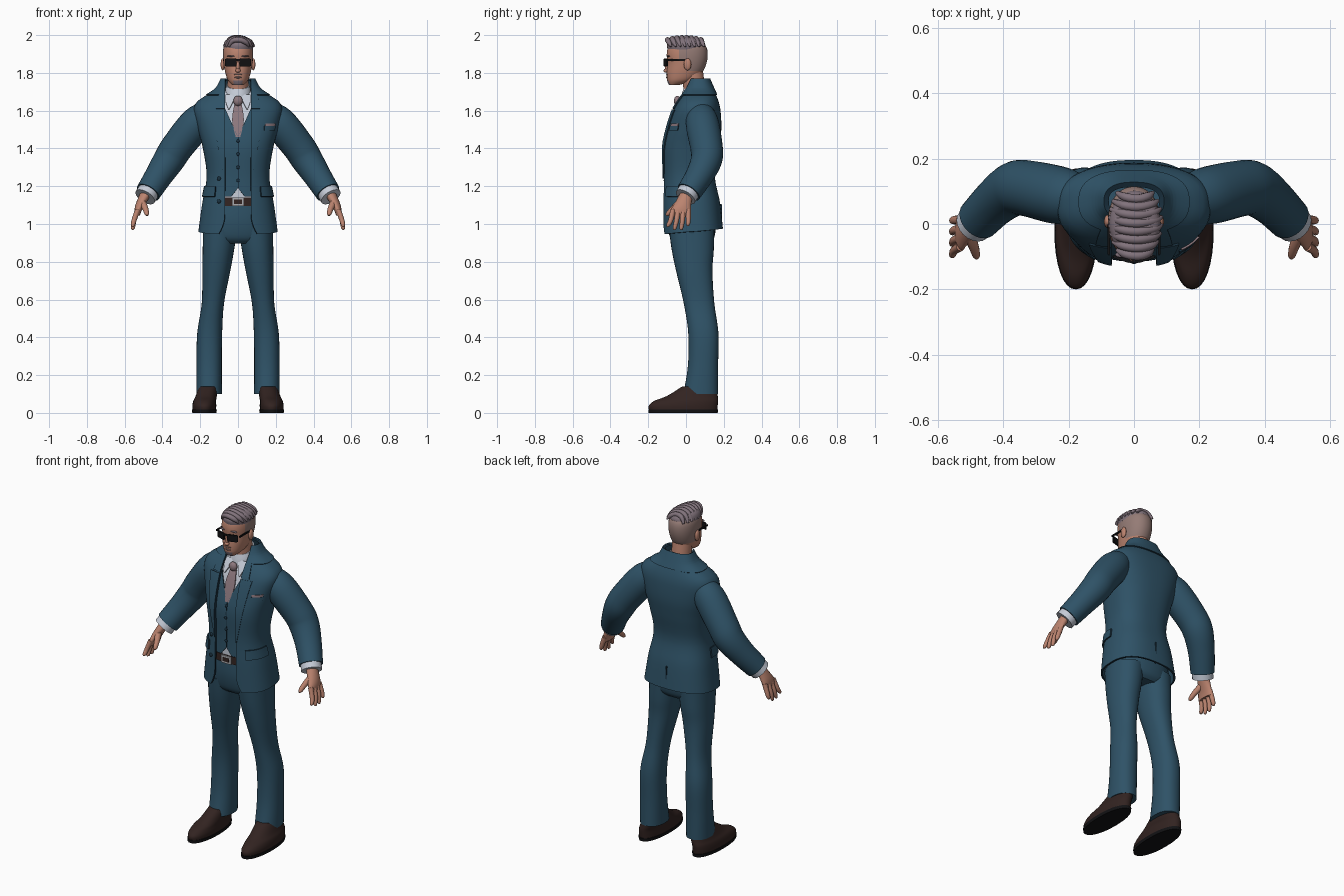
import bpy, bmesh, math
from mathutils import Vector

if "Cube" in bpy.data.objects:
    bpy.data.objects.remove(bpy.data.objects["Cube"])


def material(name, *rgb):
    m = bpy.data.materials.new(name)
    m.use_nodes = True
    m.diffuse_color = (*rgb, 1)
    m.node_tree.nodes["Principled BSDF"].inputs["Base Color"].default_value = (*rgb, 1)
    return m


SUIT = material("suit_blue", .028, .085, .135)
SEAM = material("seam_navy", .01, .03, .05)
SKIN = material("skin", .5, .23, .16)
SHAVED = material("shaved_hair", .3, .2, .18)
HAIR = material("grey_hair", .22, .17, .2)
SHIRT = material("shirt_white", .56, .6, .68)
TIE = material("tie_mauve", .27, .19, .21)
LEATHER = material("brown_leather", .032, .017, .015)
BLACK = material("glasses_black", .006, .006, .007)
STEEL = material("buckle_steel", .4, .4, .42)
POWER = .8  # squareness of the torso section


def finish(name, bm, mats, mirror=False, thick=0, rule=None):
    """Turn a bmesh into a shaded object, optionally thickened and mirrored."""
    mesh = bpy.data.meshes.new(name)
    bm.to_mesh(mesh)
    bm.free()
    for m in mats:
        mesh.materials.append(m)
    if rule:
        for p in mesh.polygons:
            p.material_index = rule(p.center)
    ob = bpy.data.objects.new(name, mesh)
    bpy.context.collection.objects.link(ob)
    if thick:
        mod = ob.modifiers.new("thickness", "SOLIDIFY")
        mod.thickness, mod.offset = thick, -1
        mod.material_offset_rim = len(mats) - 1
    if mirror:
        ob.modifiers.new("mirror", "MIRROR").use_mirror_merge = False
    bpy.ops.object.select_all(action='DESELECT')
    ob.select_set(True)
    bpy.context.view_layer.objects.active = ob
    bpy.ops.object.convert(target='MESH')
    bpy.ops.object.shade_smooth_by_angle(angle=math.radians(40))
    return ob


def grid(name, rows, mats, closed=False, **options):
    """Skin rows of points; closed rows become a capped solid."""
    bm = bmesh.new()
    vs = [[bm.verts.new(p) for p in row] for row in rows]
    n = len(rows[0])
    for lo, hi in zip(vs, vs[1:]):
        for j in range(n if closed else n - 1):
            k = (j + 1) % n
            bm.faces.new((lo[j], lo[k], hi[k], hi[j]))
    if closed:
        bm.faces.new(vs[0][::-1])
        bm.faces.new(vs[-1])
        bmesh.ops.recalc_face_normals(bm, faces=bm.faces[:])
    return finish(name, bm, mats, **options)


def dense(rows, steps=5):
    """Catmull-Rom interpolation of a list of equal tuples."""
    out = []
    for i in range(len(rows) - 1):
        a, b, c, d = (rows[max(0, min(len(rows) - 1, i + k))] for k in (-1, 0, 1, 2))
        for s in range(steps):
            t = s / steps
            out.append(tuple(q + t / 2 * (r - p + t * (2 * p - 5 * q + 4 * r - u + t * (3 * (q - r) + u - p)))
                             for p, q, r, u in zip(a, b, c, d)))
    return out + [rows[-1]]


def oval(x, z, rx, front, back, a, power=1):
    s, c = math.sin(a), math.cos(a)
    return (x + rx * math.copysign(abs(s) ** power, s),
            (front + back) / 2 - (back - front) / 2 * math.copysign(abs(c) ** power, c), z)


def loft(name, rows, mats, n=32, power=1, tilt=0, **options):
    """Stack ovals given as height, centre x, half width, front y, back y."""
    rings = []
    for z, x, rx, f, b in dense(rows):
        ring = [oval(x, z, rx, f, b, math.tau * j / n, power) for j in range(n)]
        rings.append([(px, py, pz + tilt * (py - (f + b) / 2)) for px, py, pz in ring])
    return grid(name, rings, mats, closed=True, **options)


def tube(name, path, mats, n=20, **options):
    """Sweep a circle along points given as x, y, z, radius."""
    pts = dense(path)
    rings = []
    for i, (x, y, z, r) in enumerate(pts):
        ahead, behind = pts[min(i + 1, len(pts) - 1)], pts[max(i - 1, 0)]
        d = Vector(ahead[:3]) - Vector(behind[:3])
        u = d.cross(Vector((0, 1, 0))).normalized()
        v = d.cross(u).normalized()
        turn = [math.tau * j / n for j in range(n)]
        rings.append([Vector((x, y, z)) + r * (u * math.cos(a) + v * math.sin(a)) for a in turn])
    return grid(name, rings, mats, closed=True, **options)


def ball(name, at, size, mat, mirror=False):
    bm = bmesh.new()
    bmesh.ops.create_uvsphere(bm, u_segments=16, v_segments=10, radius=1)
    for v in bm.verts:
        v.co = Vector(at) + v.co * Vector(size)
    return finish(name, bm, [mat], mirror)


def box(name, at, size, mat, mirror=False, bevel=.004, turn=0):
    bm = bmesh.new()
    bmesh.ops.create_cube(bm, size=1)
    for v in bm.verts:
        v.co *= Vector(size)
    bmesh.ops.bevel(bm, geom=bm.edges[:], offset=bevel, segments=2, affect='EDGES')
    for v in bm.verts:
        x, y, z = v.co
        c, s = math.cos(turn), math.sin(turn)
        v.co = Vector(at) + Vector((x * c - y * s, x * s + y * c, z))
    return finish(name, bm, [mat], mirror)


# Torso section: height, half width, front y, back y
BODY = dense([(.93, .212, -.125, .197), (1.1, .19, -.125, .18), (1.25, .166, -.122, .153),
              (1.4, .186, -.126, .175), (1.5, .212, -.106, .187), (1.6, .235, -.073, .183),
              (1.65, .215, -.045, .172), (1.68, .17, -.025, .16), (1.72, .112, 0, .142),
              (1.77, .084, .02, .12)])


def body(z):
    for lo, hi in zip(BODY, BODY[1:]):
        if z <= hi[0]:
            break
    t = (z - lo[0]) / (hi[0] - lo[0])
    return [p + (q - p) * t for p, q in zip(lo, hi)][1:]


def surf(z, a, grow):
    rx, f, b = body(z)
    return oval(0, z, rx + grow, f - grow, b + grow, a, POWER)


def angle(x, z, grow):
    t = min(1, abs(x) / (body(z)[0] + grow))
    return math.copysign(math.asin(t ** (1 / POWER)), x)


def shell(name, z0, z1, grow, gap, mats, thick=.01, lift=0, n=64, count=44):
    """Garment around the torso, open at the front by gap(z) each side."""
    rows = []
    for i in range(count + 1):
        t = i / count
        z = z0 + (z1 - z0) * t
        a = angle(gap(z), z, grow)
        turns = [a + (math.tau - 2 * a) * j / n for j in range(n + 1)]
        rows.append([Vector(surf(z, b, grow)) + Vector((0, 0, lift * (1 - t) ** 4 * (1 - math.cos(b)) / 2))
                     for b in turns])
    return grid(name, rows, mats, thick=thick)


def patch(name, rows, grow, mats, thick=.006, mirror=False, n=8):
    """Plate on the torso front; rows of height, inner x, outer x, upwards."""
    out = []
    for z, x0, x1 in dense(rows, 4):
        a, b = angle(x0, z, grow), angle(x1, z, grow)
        out.append([surf(z, a + (b - a) * j / n, grow) for j in range(n + 1)])
    return grid(name, out, mats, thick=thick, mirror=mirror)


# Jacket, waistcoat and shirt
shell("jacket", .945, 1.765, 0, lambda z: .07 + 3 * max(0, 1.05 - z) ** 2, [SUIT, SEAM], lift=.03)
shell("jacket_collar", 1.685, 1.77, .008, lambda z: .07, [SUIT, SEAM])
shell("waistcoat", 1.145, 1.67, -.012, lambda z: max(0, .45 * (z - 1.46), .8 * (1.19 - z)), [SUIT, SEAM], .006)
shell("shirt", 1.12, 1.7, -.024, lambda z: 0, [SHIRT], .004)
shell("belt", 1.095, 1.14, -.018, lambda z: 0, [LEATHER], .006)
patch("buckle", [(1.095, -.032, .032), (1.14, -.032, .032)], -.01, [STEEL])
patch("buckle_centre", [(1.106, -.02, .02), (1.129, -.02, .02)], -.008, [LEATHER])
patch("lapels", [(1.24, .069, .074), (1.4, .069, .106), (1.54, .069, .128), (1.605, .069, .138)],
      .007, [SUIT, SEAM], mirror=True)
patch("upper_lapels", [(1.612, .069, .118), (1.65, .069, .112), (1.69, .069, .1)],
      .007, [SUIT, SEAM], mirror=True)
patch("pocket_flaps", [(1.145, .125, .3), (1.2, .12, .3)], .009, [SUIT, SEAM], .009, True)
patch("breast_pocket", [(1.495, .14, .195), (1.52, .14, .2)], .006, [SUIT, SEAM])
patch("pocket_square", [(1.515, .145, .195), (1.532, .147, .2)], .005, [TIE])
patch("waistcoat_placket", [(1.19, 0, .004), (1.46, 0, .004)], -.009, [SEAM], .003)
patch("tie", [(1.46, -.012, .012), (1.55, -.031, .031), (1.635, -.019, .019)], -.012, [TIE])
patch("shirt_collar_tips", [(1.61, .046, .052), (1.65, .026, .066), (1.685, .014, .066)],
      -.006, [SHIRT], .008, True)
for i in range(4):
    z = 1.23 + .07 * i
    ball(f"waistcoat_button_{i + 1}", surf(z, 0, -.009), (.009, .005, .009), SEAM)
for z in (1.12, 1.24):
    ball("jacket_button", surf(z, angle(-.1, z, 0), .002), (.011, .006, .011), SEAM)
box("back_vent", (0, .184, 1.04), (.006, .012, .13), SEAM, bevel=.001)
loft("shirt_collar", [(1.66, 0, .07, -.03, .105), (1.7, 0, .068, -.025, .108), (1.735, 0, .062, -.014, .108)],
     [SHIRT], tilt=.35)
ball("tie_knot", (0, -.046, 1.652), (.025, .018, .027), TIE)

# Trousers and shoes
loft("trouser_hips", [(.897, 0, .155, -.055, .125), (.93, 0, .183, -.085, .15), (1.02, 0, .185, -.102, .16),
                      (1.13, 0, .165, -.1, .145)], [SUIT], power=.9)
loft("trouser_legs", [(.1, .153, .068, -.014, .17), (.25, .153, .067, .01, .17), (.42, .15, .066, .012, .172),
                      (.58, .133, .059, -.012, .15), (.75, .115, .074, -.052, .14), (.86, .104, .083, -.075, .147),
                      (.97, .095, .09, -.09, .15)], [SUIT], power=.9, mirror=True)
loft("shoes", [(.015, .178, .062, -.196, .165), (.04, .178, .063, -.196, .168), (.065, .176, .06, -.165, .17),
               (.09, .168, .056, -.1, .168), (.14, .158, .05, -.02, .162)], [LEATHER], power=.92, mirror=True)
loft("shoe_soles", [(0, .178, .064, -.198, .168), (.018, .178, .066, -.2, .17)], [BLACK], power=.92, mirror=True)

# Sleeves, cuffs and hands
tube("sleeves", [(.14, .08, 1.61, .055), (.215, .085, 1.54, .087), (.32, .108, 1.41, .086), (.365, .108, 1.34, .083),
                 (.42, .07, 1.255, .073), (.476, .014, 1.167, .066)], [SUIT], n=28, mirror=True)
tube("shirt_cuffs", [(.462, .028, 1.19, .058), (.492, -.003, 1.143, .058)], [SHIRT], mirror=True)
loft("palms", [(1.045, .533, .014, -.082, .022), (1.075, .528, .02, -.08, .026), (1.11, .514, .026, -.06, .028),
               (1.165, .485, .032, -.03, .038)], [SKIN], n=20, mirror=True)
for i, drop in enumerate((.985, .97, .97, .99)):
    y = -.069 + .027 * i
    tube(f"fingers_{i + 1}", [(.531, y, 1.075, .014), (.55, y - .012 + .004 * i, 1.02, .013),
                              (.556, y - .026 + .008 * i, drop + .008, .01),
                              (.555, y - .028 + .008 * i, drop, .004)], [SKIN], n=12, mirror=True)
tube("thumbs", [(.512, -.02, 1.125, .02), (.492, -.065, 1.085, .016), (.483, -.095, 1.055, .012),
                (.482, -.105, 1.045, .005)], [SKIN], n=12, mirror=True)


# Head, with clipped hair at the back and sides and a small goatee
def head_colour(c):
    if c.z < 1.758 and c.y < -.07 and abs(c.x) < .026:
        return 2
    return int((c.y > .005 and c.z > 1.805) or (c.y > -.035 and c.z > 1.87))


loft("neck", [(1.62, 0, .056, -.01, .1), (1.72, 0, .055, -.014, .1), (1.81, 0, .055, -.03, .09)], [SKIN])
loft("head", [(1.735, 0, .028, -.09, -.04), (1.76, 0, .053, -.1, .04), (1.8, 0, .067, -.102, .085),
              (1.85, 0, .076, -.098, .108), (1.9, 0, .08, -.102, .115), (1.94, 0, .075, -.092, .106),
              (1.97, 0, .055, -.06, .075)], [SKIN, SHAVED, HAIR], n=48, power=.93, rule=head_colour)
ball("nose_bridge", (0, -.1, 1.832), (.01, .012, .03), SKIN)
ball("nose_tip", (0, -.106, 1.812), (.014, .013, .011), SKIN)
ball("moustache", (0, -.098, 1.791), (.022, .007, .004), SHAVED)
ball("lips", (0, -.099, 1.776), (.019, .007, .005), SHAVED)
ball("ears", (.081, .008, 1.845), (.011, .02, .032), SKIN, True)
ball("eyebrows", (.036, -.094, 1.889), (.022, .009, .004), HAIR, True)

# Sunglasses
box("lenses", (.038, -.107, 1.855), (.062, .01, .044), BLACK, True, turn=.3)
box("glasses_bridge", (0, -.115, 1.868), (.03, .008, .01), BLACK, bevel=.002)
box("glasses_arms", (.077, -.04, 1.868), (.007, .112, .012), BLACK, True, bevel=.002)

# Swept hair: cap and combed locks
loft("hair_cap", [(1.925, .002, .077, -.098, .098), (1.95, .003, .079, -.1, .102), (1.973, .003, .068, -.084, .088),
                  (1.987, .003, .04, -.05, .055), (1.991, .003, .012, -.02, .02)], [HAIR])
for i in range(8):
    y = -.088 + .025 * i
    h = math.sqrt(1 - (y / .12) ** 2)
    tube(f"hair_lock_{i + 1}", [(-.074 * h, y + .008, 1.94, .007), (-.04 * h, y - .004, 1.95 + .03 * h, .013),
                                (.012, y - .01, 1.95 + .036 * h, .014), (.062 * h, y - .002, 1.95 + .016 * h, .013),
                                (.086 * h, y + .01, 1.94, .005)], [HAIR], n=10)
